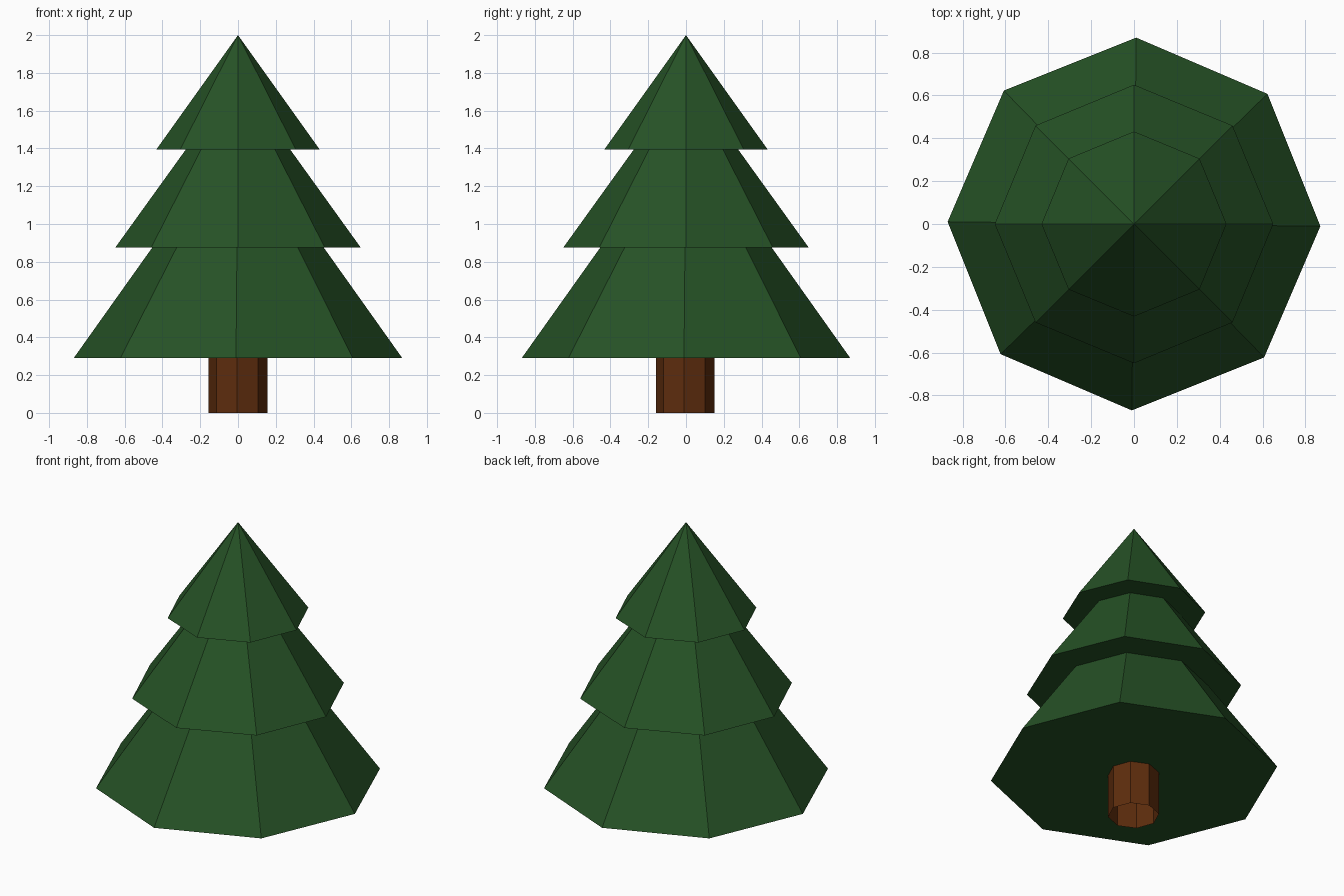
import bpy, bmesh, math

if "Cube" in bpy.data.objects:
    bpy.data.objects.remove(bpy.data.objects["Cube"])

def material(name, rgb):
    m = bpy.data.materials.new(name)
    m.diffuse_color = (*rgb, 1)
    m.use_nodes = True
    m.node_tree.nodes["Principled BSDF"].inputs["Base Color"].default_value = m.diffuse_color
    return m

GREEN = material("pine green", (0.019, 0.084, 0.019))
BROWN = material("bark brown", (0.112, 0.026, 0.004))

def eight_sided(name, mat, z0, r0, z1, r1, turn=0.0, cy=0.0, bottom=True):
    """Flat-faced eight-sided cone, frustum or tube; r1 = 0 makes a point."""
    bm = bmesh.new()

    def ring(z, r):
        return [bm.verts.new((r * math.cos(a), cy + r * math.sin(a), z))
                for a in (math.radians(45 * i + turn) for i in range(8))]

    low = ring(z0, r0)
    high = ring(z1, r1) if r1 else None
    tip = None if r1 else bm.verts.new((0, cy, z1))
    for i in range(8):
        j = (i + 1) % 8
        if high:
            bm.faces.new((low[i], low[j], high[j], high[i]))
        else:
            bm.faces.new((low[i], low[j], tip))
    if bottom:
        bm.faces.new(low[::-1])
    mesh = bpy.data.meshes.new(name)
    bm.to_mesh(mesh)
    bm.free()
    mesh.materials.append(mat)
    ob = bpy.data.objects.new(name, mesh)
    bpy.context.collection.objects.link(ob)
    return ob

# Trunk: open tube
eight_sided("trunk", BROWN, 0, 0.155, 0.30, 0.155, turn=-2, cy=-0.005, bottom=False)

# Three foliage tiers, each running slightly into the one above
eight_sided("lower_foliage", GREEN, 0.29, 0.87, 0.895, 0.44, turn=-0.7)
eight_sided("middle_foliage", GREEN, 0.875, 0.65, 1.41, 0.265)
eight_sided("top_foliage", GREEN, 1.395, 0.432, 2.0, 0)
